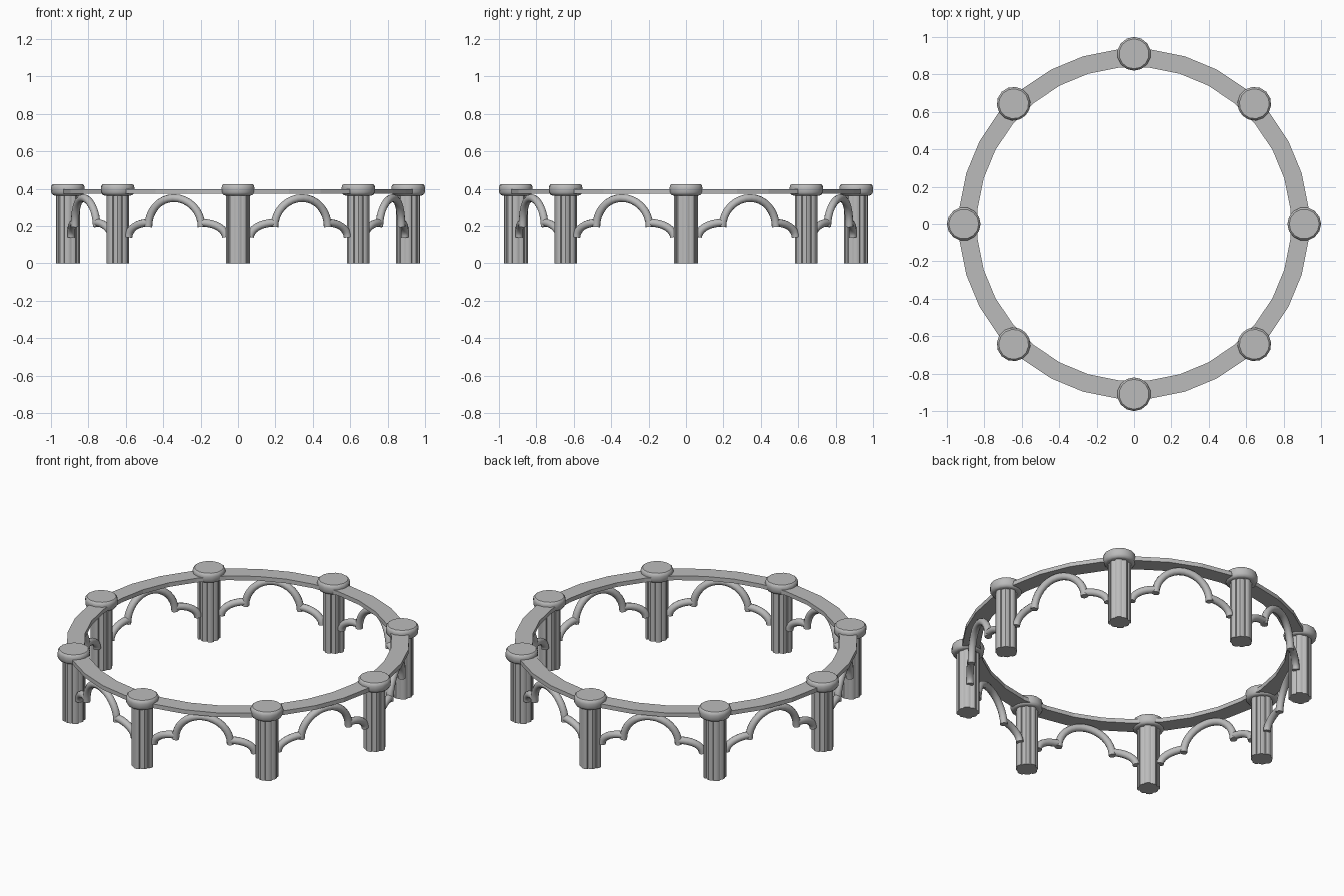
import bpy, bmesh
from math import sin, cos, pi, radians

cube = bpy.data.objects.get("Cube")
if cube:
    bpy.data.objects.remove(cube)

stone = bpy.data.materials.new("grey stone")
stone.use_nodes = True
COLOUR = (0.5, 0.5, 0.5, 1)
stone.diffuse_color = COLOUR
stone.node_tree.nodes["Principled BSDF"].inputs["Base Color"].default_value = COLOUR

COUNT = 8
RING = 0.91          # radius of the pillar circle
ARCH_RING = 0.895    # radius of the arch circle
STEP = 2 * pi / COUNT


def lofted(name, loops, closed=False, smooth=None):
    """Skin a row of equal-length loops; closed joins last to first, else cap ends."""
    bm = bmesh.new()
    rows = [[bm.verts.new(p) for p in loop] for loop in loops]
    n = len(rows[0])
    pairs = list(zip(rows, rows[1:] + rows[:1])) if closed else list(zip(rows, rows[1:]))
    for a, b in pairs:
        for i in range(n):
            j = (i + 1) % n
            bm.faces.new((a[i], a[j], b[j], b[i]))
    if not closed:
        bm.faces.new(rows[0][::-1])
        bm.faces.new(rows[-1])
    bmesh.ops.recalc_face_normals(bm, faces=bm.faces)
    mesh = bpy.data.meshes.new(name)
    bm.to_mesh(mesh)
    bm.free()
    mesh.materials.append(stone)
    obj = bpy.data.objects.new(name, mesh)
    bpy.context.collection.objects.link(obj)
    if smooth:
        bpy.ops.object.select_all(action="DESELECT")
        obj.select_set(True)
        bpy.context.view_layer.objects.active = obj
        bpy.ops.object.shade_smooth_by_angle(angle=radians(smooth))
    return obj


def ring_of(first, name):
    """Repeat a part around the circle with shared mesh data."""
    for k in range(1, COUNT):
        copy = bpy.data.objects.new(f"{name}_{k + 1}", first.data)
        copy.location = (first.location.x * cos(k * STEP), first.location.x * sin(k * STEP), 0)
        copy.rotation_euler.z = k * STEP
        bpy.context.collection.objects.link(copy)


# Pillar shaft: four broad lobes with a narrow rib between each pair
quarter = [(0, 0.064), (10, 0.063), (18, 0.06), (21, 0.053), (30, 0.057),
           (45, 0.06), (60, 0.057), (69, 0.053), (72, 0.06), (80, 0.063)]
section = [(r * cos(radians(a + 90 * q)), r * sin(radians(a + 90 * q)))
           for q in range(4) for a, r in quarter]
shaft = lofted("pillar_shaft", [[(x, y, z) for x, y in section] for z in (0, 0.38)], smooth=35)
shaft.location.x = RING
ring_of(shaft, "pillar_shaft")

# Pillar cap: rounded disc
SIDES = 14
cap_profile = [(0.072, 0.364), (0.082, 0.368), (0.089, 0.38),
               (0.09, 0.405), (0.087, 0.418), (0.08, 0.424)]
cap = lofted("pillar_cap", [[(r * cos(2 * pi * i / SIDES), r * sin(2 * pi * i / SIDES), z)
                             for i in range(SIDES)] for r, z in cap_profile], smooth=40)
cap.location.x = RING
ring_of(cap, "pillar_cap")

# Flat band joining the pillars
BAND = 32
band_section = [(0.84, 0.373), (0.937, 0.373), (0.937, 0.398), (0.84, 0.398)]
lofted("top_band", [[(r * cos(a), r * sin(a), z) for r, z in band_section]
                    for a in [2 * pi * (i + 0.5) / BAND for i in range(BAND)]], closed=True)


def bent_tube(name, path, radius=0.021, sides=10):
    """Round tube along (arc length, height) points wrapped onto the circle."""
    loops = []
    for i, (s, z) in enumerate(path):
        s0, z0 = path[max(i - 1, 0)]
        s1, z1 = path[min(i + 1, len(path) - 1)]
        length = ((s1 - s0) ** 2 + (z1 - z0) ** 2) ** 0.5
        ns, nz = -(z1 - z0) / length, (s1 - s0) / length
        loop = []
        for k in range(sides):
            t = 2 * pi * k / sides
            a = (s + ns * radius * cos(t)) / ARCH_RING
            r = ARCH_RING + radius * sin(t)
            loop.append((r * cos(a), r * sin(a), z + nz * radius * cos(t)))
        loops.append(loop)
    return lofted(name, loops, smooth=50)


# Arches: round centre lobe with a lower quarter lobe reaching each pillar
HALF = ARCH_RING * STEP / 2
centre = [(HALF - 0.155 * cos(pi * i / 16), 0.195 + 0.155 * sin(pi * i / 16)) for i in range(17)]
side = [(0.195 - 0.13 * cos(pi / 2 * i / 8), 0.14 + 0.077 * sin(pi / 2 * i / 8)) for i in range(9)]
mirrored = [(2 * HALF - s, z) for s, z in side]
for name, path in (("arch_centre", centre), ("arch_start", side), ("arch_end", mirrored)):
    ring_of(bent_tube(name, path), name)
